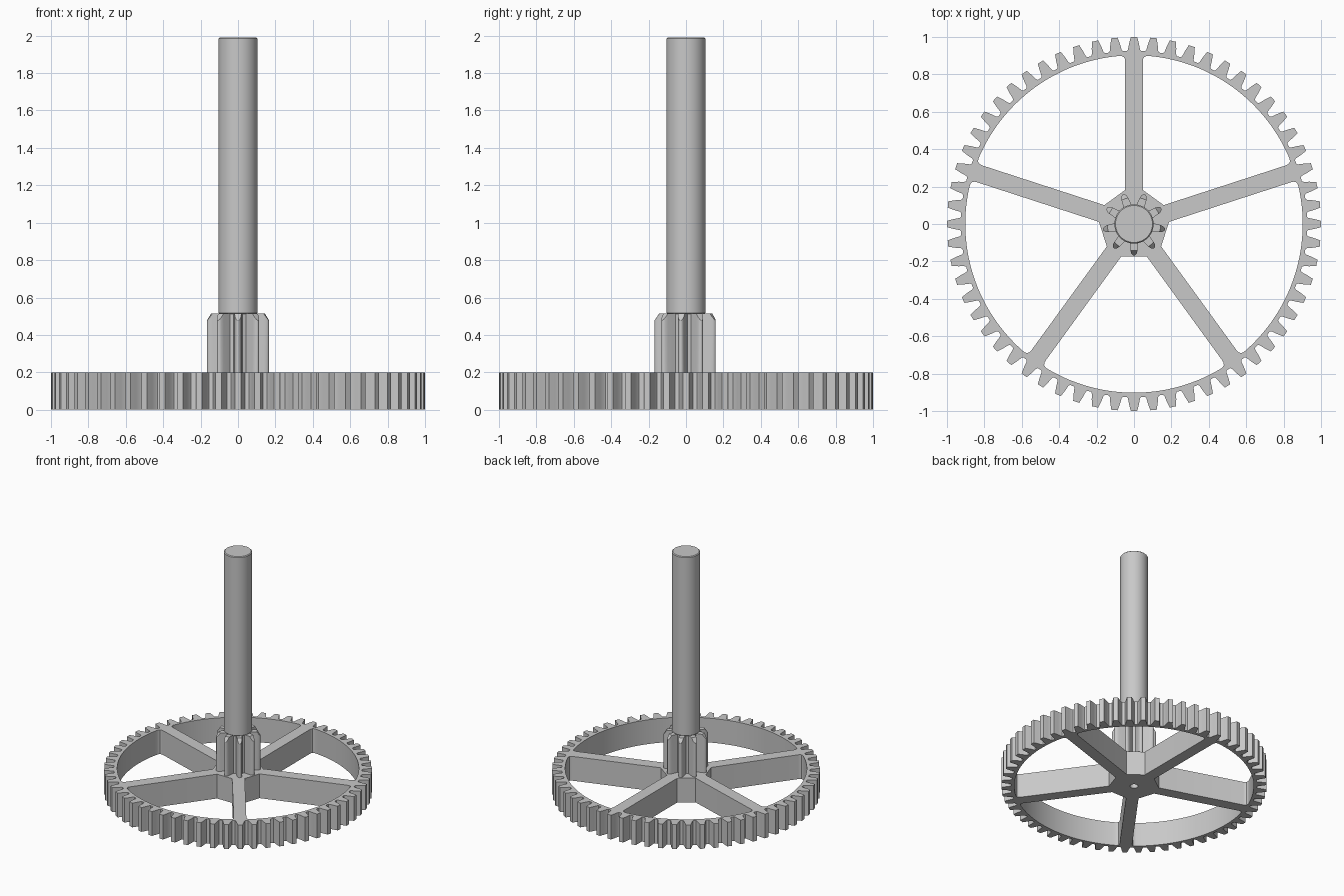
import bpy, bmesh
from math import sin, cos, pi, radians
from mathutils import Vector, Matrix

cube = bpy.data.objects.get("Cube")
if cube:
    bpy.data.objects.remove(cube, do_unlink=True)

metal = bpy.data.materials.new("plain grey")
metal.use_nodes = True
grey = (0.58, 0.58, 0.58, 1)
metal.diffuse_color = grey
metal.node_tree.nodes["Principled BSDF"].inputs["Base Color"].default_value = grey

WHEEL_H = 0.2
SPOKES = 5


def polar(r, a):
    return Vector((r * cos(a), r * sin(a)))


def gear_outline(teeth, half_tooth, start):
    """Closed outline; half_tooth lists (radius, half width) from root to tip."""
    pts = []
    for i in range(teeth):
        a = start + 2 * pi * i / teeth
        pts += [polar(r, a - w / r) for r, w in half_tooth]
        pts += [polar(r, a + w / r) for r, w in reversed(half_tooth)]
    return pts


def select_only(ob):
    bpy.ops.object.select_all(action='DESELECT')
    ob.select_set(True)
    bpy.context.view_layer.objects.active = ob


def finish(ob, angle=30):
    ob.data.materials.clear()
    ob.data.materials.append(metal)
    select_only(ob)
    bpy.ops.object.shade_smooth_by_angle(angle=radians(angle))


def tidy(bm, ob):
    bmesh.ops.remove_doubles(bm, verts=bm.verts, dist=0.0002)
    bmesh.ops.recalc_face_normals(bm, faces=bm.faces)
    bm.to_mesh(ob.data)
    bm.free()


def window_outline(mid):
    """Opening between two spokes: flat hub side, filleted corners, rim arc."""
    half, rim, fillet, hub = 0.047, 0.902, 0.033, 0.175
    s = pi / SPOKES
    side = Vector((sin(s), -cos(s)))
    along = Vector((cos(s), sin(s)))
    # Where the spoke edge meets the hub flat
    near = side * half + along * ((hub - half * sin(s)) / cos(s))
    a = along * (rim - fillet) + side * half
    b = along * rim + side * half
    end = s - (half + fillet) / rim
    c = polar(rim, end)
    upper = [near]
    for i in range(5):
        t = i / 4
        upper.append(a * (1 - t) ** 2 + b * 2 * t * (1 - t) + c * t * t)
    upper += [polar(rim, end * (1 - i / 14)) for i in range(1, 14)]
    lower = [Vector((p.x, -p.y)) for p in reversed(upper)]
    turn = Matrix.Rotation(mid, 2)
    return [turn @ p for p in upper + [polar(rim, 0)] + lower]


# Spoked wheel: toothed outline with windows and a centre hole, extruded
curve = bpy.data.curves.new("spoked_wheel", 'CURVE')
curve.dimensions = '2D'
curve.fill_mode = 'BOTH'
curve.extrude = WHEEL_H / 2
rim_tooth = [(0.926, 0.037), (0.934, 0.032), (0.965, 0.026), (1.0, 0.017)]
outlines = [gear_outline(60, rim_tooth, 0)]
outlines += [window_outline(pi / 2 + pi / SPOKES * (2 * k + 1)) for k in range(SPOKES)]
outlines.append([polar(0.03, 2 * pi * i / 20) for i in range(20)])
for pts in outlines:
    spline = curve.splines.new('POLY')
    spline.points.add(len(pts) - 1)
    for sp, p in zip(spline.points, pts):
        sp.co = (p.x, p.y, 0, 1)
    spline.use_cyclic_u = True
wheel = bpy.data.objects.new("spoked_wheel", curve)
bpy.context.collection.objects.link(wheel)
wheel.location.z = WHEEL_H / 2
select_only(wheel)
bpy.ops.object.convert(target='MESH')
wheel = bpy.context.object
bm = bmesh.new()
bm.from_mesh(wheel.data)
tidy(bm, wheel)
finish(wheel, 25)

# Pinion: nine round-tipped teeth with sloped upper corners
TOP, LIMIT = 0.515, 0.143
pinion_tooth = [(0.096, 0.024), (0.108, 0.022), (LIMIT, 0.019),
                (0.157, 0.015), (0.165, 0.009), (0.168, 0.003)]
outline = gear_outline(9, pinion_tooth, -pi / 2)
bm = bmesh.new()
rings = [[], [], []]
for p in outline:
    r = p.length
    over = max(0, r - LIMIT)
    flat = p * (min(r, LIMIT) / r)
    rings[0].append(bm.verts.new((p.x, p.y, WHEEL_H - 0.001)))
    rings[1].append(bm.verts.new((p.x, p.y, TOP - 1.5 * over)))
    rings[2].append(bm.verts.new((flat.x, flat.y, TOP)))
n = len(outline)
for low, high in zip(rings, rings[1:]):
    for i in range(n):
        j = (i + 1) % n
        bm.faces.new((low[i], low[j], high[j], high[i]))
bm.faces.new(rings[2])
bm.faces.new(rings[0][::-1])
pinion = bpy.data.objects.new("pinion", bpy.data.meshes.new("pinion"))
bpy.context.collection.objects.link(pinion)
tidy(bm, pinion)
finish(pinion)

# Shaft with lightly broken edges
base, tip = 0.512, 1.99
bpy.ops.mesh.primitive_cylinder_add(vertices=48, radius=0.105, depth=tip - base,
                                    location=(0, 0, (base + tip) / 2))
shaft = bpy.context.object
shaft.name = "shaft"
finish(shaft)
bevel = shaft.modifiers.new("edge_bevel", 'BEVEL')
bevel.width = 0.006
bevel.segments = 1
bevel.limit_method = 'ANGLE'
bevel.angle_limit = radians(40)
